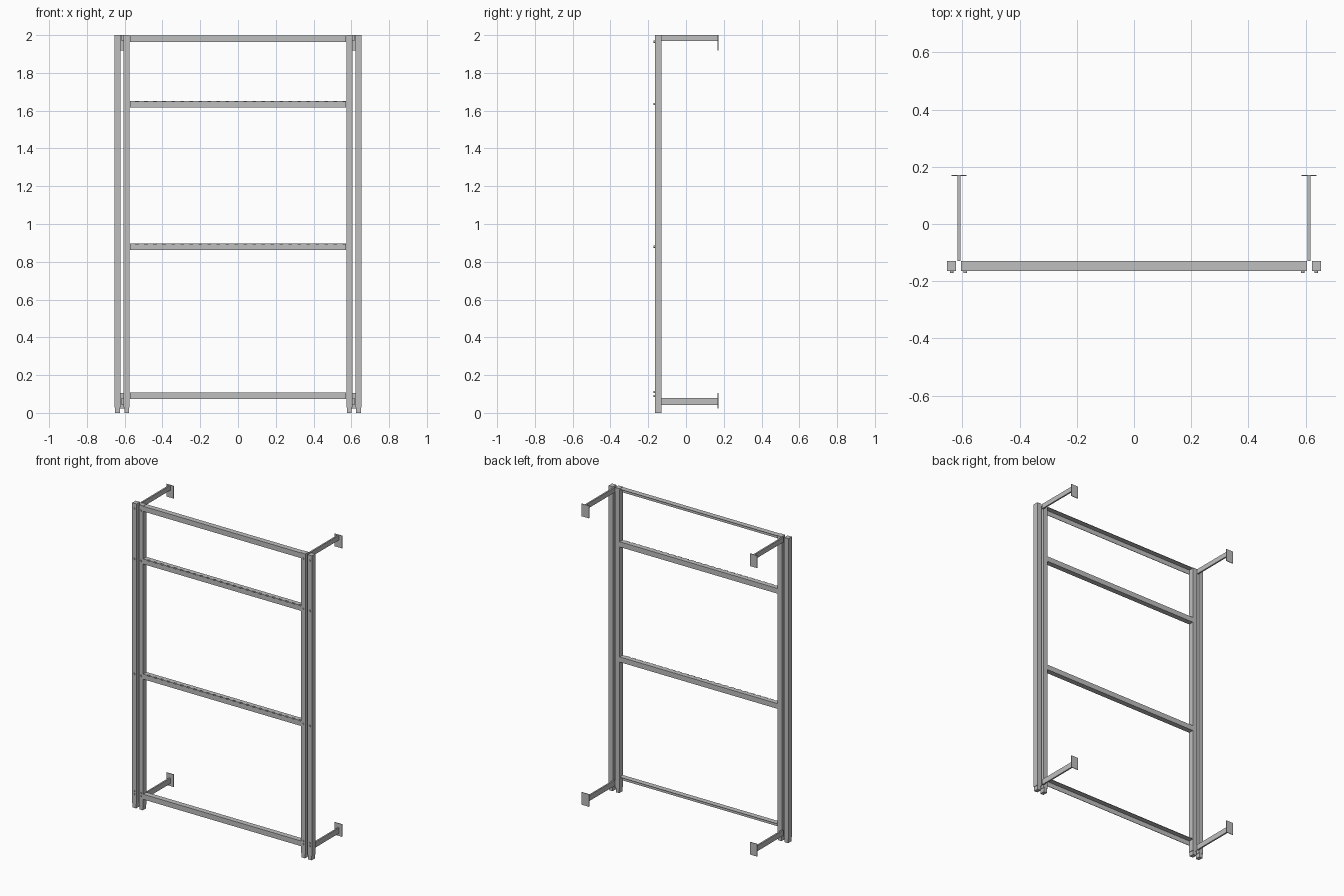
import bpy, math
from mathutils import Matrix

if "Cube" in bpy.data.objects:
    bpy.data.objects.remove(bpy.data.objects["Cube"])

steel = bpy.data.materials.new("galvanised_grey")
steel.diffuse_color = (0.52, 0.52, 0.52, 1)
steel.use_nodes = True
steel.node_tree.nodes["Principled BSDF"].inputs["Base Color"].default_value = steel.diffuse_color


def finish(ob, name):
    ob.name = name
    ob.data.materials.append(steel)
    return ob


def box(name, x0, x1, y0, y1, z0, z1):
    bpy.ops.mesh.primitive_cube_add(size=1)
    ob = bpy.context.object
    ob.data.transform(Matrix.Translation(((x0 + x1) / 2, (y0 + y1) / 2, (z0 + z1) / 2))
                      @ Matrix.Diagonal((x1 - x0, y1 - y0, z1 - z0, 1)))
    return finish(ob, name)


def bolt(name, x, z):
    bpy.ops.mesh.primitive_cylinder_add(vertices=12, radius=0.006, depth=0.006,
                                        location=(x, FRONT - 0.003, z),
                                        rotation=(math.pi / 2, 0, 0))
    finish(bpy.context.object, name)


FRONT, BACK, T = -0.165, -0.13, 0.003
HALF = 0.573          # half length of the crossbars
H = 0.034             # crossbar height

# Twin posts on each side, with plastic-style feet and bolt heads
for s, side in ((-1, "left"), (1, "right")):
    for a, b, kind in ((0.574, 0.605, "inner"), (0.622, 0.653, "outer")):
        x0, x1 = sorted((s * a, s * b))
        box(f"{side}_{kind}_post", x0, x1, FRONT, BACK, 0.028, 2.0)
        box(f"{side}_{kind}_foot", x0 + 0.003, x1 - 0.003, FRONT + 0.001, BACK - 0.001, 0, 0.028)
        for z in (0.09, 0.11, 0.88, 1.635, 1.965):
            bolt(f"{side}_{kind}_bolt", (x0 + x1) / 2, z)

    # Wall arms and their end plates
    x0, x1 = sorted((s * 0.607, s * 0.617))
    p0, p1 = sorted((s * 0.585, s * 0.638))
    for level, z0, z1, q0, q1 in (("lower", 0.042, 0.078, 0.024, 0.106),
                                  ("upper", 1.968, 2.0, 1.918, 2.0)):
        box(f"{side}_{level}_arm", x0, x1, BACK, 0.168, z0, z1)
        box(f"{side}_{level}_wall_plate", p0, p1, 0.168, 0.172, q0, q1)

# Top and bottom rails: angle section with the flange on top
for name, z in (("top", 1.998), ("bottom", 0.107)):
    box(f"{name}_rail_face", -HALF, HALF, FRONT, FRONT + T, z - H, z)
    box(f"{name}_rail_flange", -HALF, HALF, FRONT + T, BACK, z - T, z)

# Middle rails: box section with a row of slots in the top
for name, z in (("upper_middle", 1.652), ("lower_middle", 0.896)):
    box(f"{name}_rail_face", -HALF, HALF, FRONT, FRONT + T, z - H, z - T)
    box(f"{name}_rail_back", -HALF, HALF, BACK - T, BACK, z - H, z - T)
    box(f"{name}_rail_base", -HALF, HALF, FRONT + T, BACK - T, z - H, z - H + T)
    box(f"{name}_rail_top", -HALF, HALF, FRONT + 0.008, BACK, z - T, z)
    n = 24
    pitch = 2 * HALF / n
    for i in range(n):
        x = -HALF + i * pitch
        box(f"{name}_rail_bridge", x, x + pitch * 0.6, FRONT, FRONT + 0.008, z - T, z)
